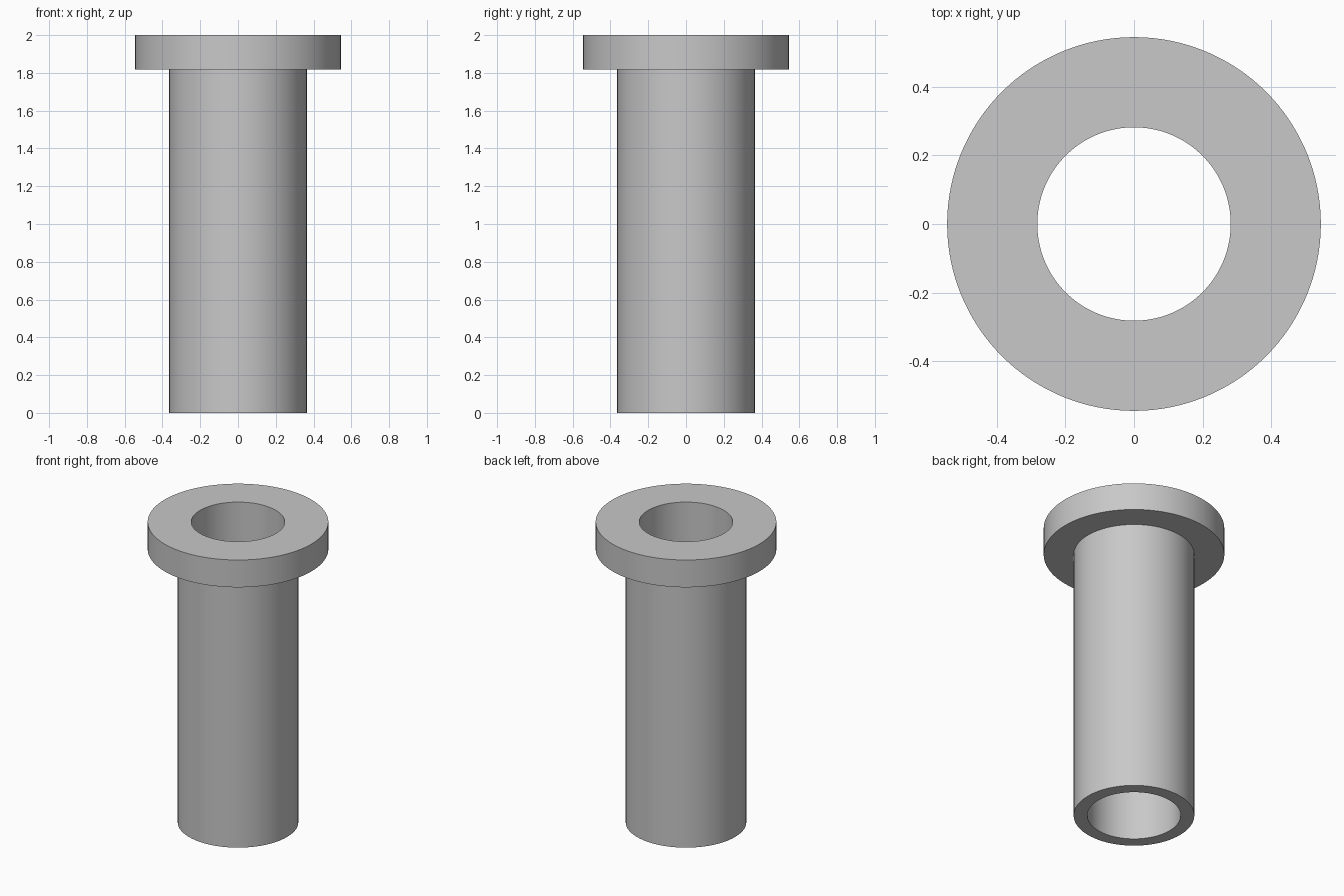
import bpy
import bmesh
import math

default = bpy.data.objects.get("Cube")
if default:
    bpy.data.objects.remove(default, do_unlink=True)

SEGMENTS = 128
BORE, TUBE, FLANGE = 0.282, 0.364, 0.545
HEIGHT, FLANGE_BASE = 2.0, 1.818

# Plain grey material
grey = bpy.data.materials.new("grey")
grey.use_nodes = True
colour = (0.58, 0.58, 0.58, 1.0)
grey.diffuse_color = colour
grey.node_tree.nodes["Principled BSDF"].inputs["Base Color"].default_value = colour

# Closed wall section: bore, tube and flange
section = [(BORE, 0), (TUBE, 0), (TUBE, FLANGE_BASE),
           (FLANGE, FLANGE_BASE), (FLANGE, HEIGHT), (BORE, HEIGHT)]

# Revolve the section into a flanged sleeve
bm = bmesh.new()
verts = [bm.verts.new((r, 0, z)) for r, z in section]
edges = [bm.edges.new((a, b)) for a, b in zip(verts, verts[1:] + verts[:1])]
bmesh.ops.spin(bm, geom=verts + edges, cent=(0, 0, 0), axis=(0, 0, 1),
               angle=math.tau, steps=SEGMENTS, use_merge=True)
bmesh.ops.remove_doubles(bm, verts=bm.verts, dist=0.0001)
bmesh.ops.recalc_face_normals(bm, faces=bm.faces)

mesh = bpy.data.meshes.new("flanged_sleeve")
bm.to_mesh(mesh)
bm.free()
mesh.materials.append(grey)
sleeve = bpy.data.objects.new("flanged_sleeve", mesh)
bpy.context.collection.objects.link(sleeve)

# Smooth round walls, crisp rims
bpy.ops.object.select_all(action="DESELECT")
sleeve.select_set(True)
bpy.context.view_layer.objects.active = sleeve
bpy.ops.object.shade_smooth_by_angle(angle=math.radians(30))
